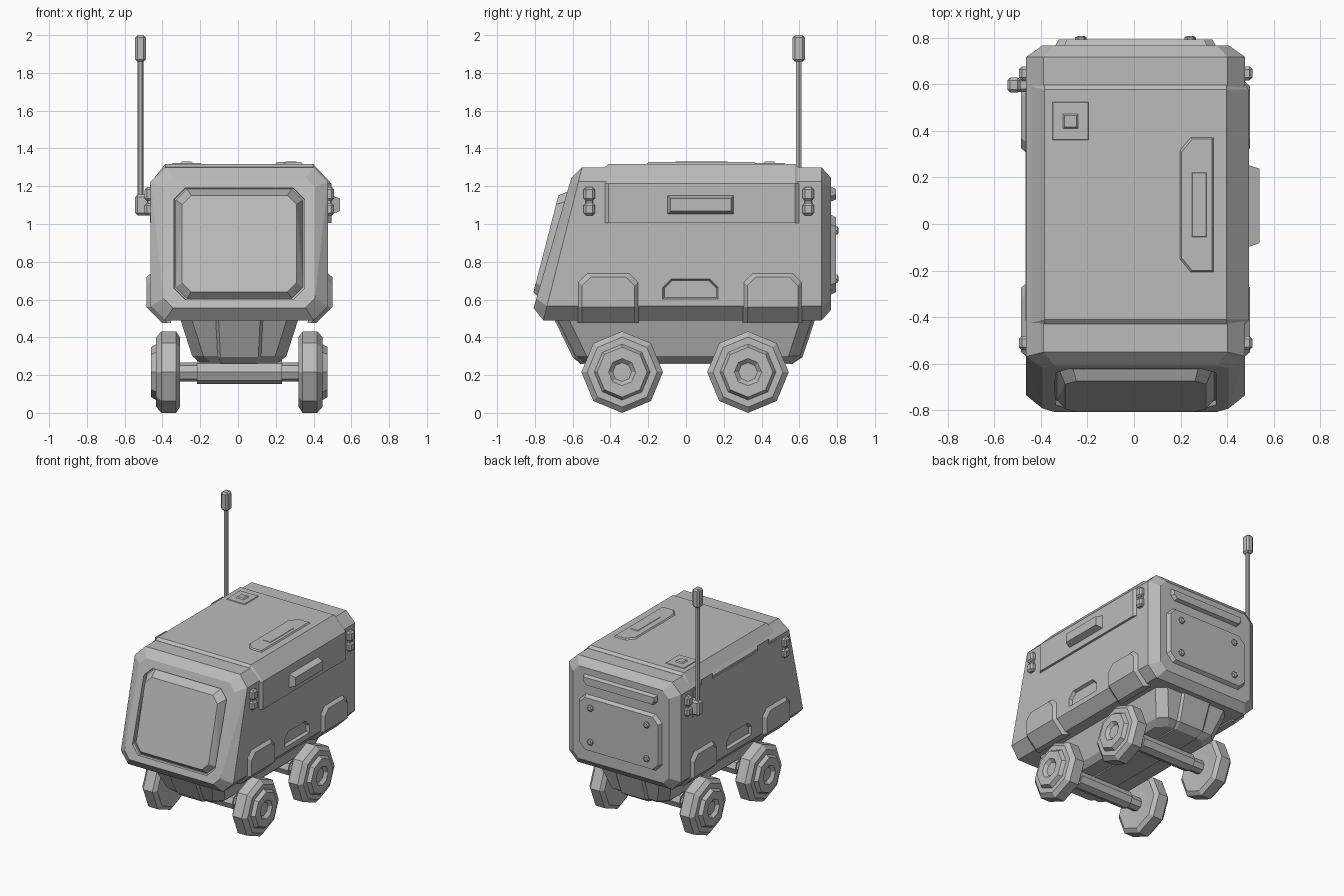
import bpy, bmesh, math
from mathutils import Vector

cube = bpy.data.objects.get("Cube")
if cube:
    bpy.data.objects.remove(cube, do_unlink=True)

CX = 0.007   # centre line of the vehicle
GREY = (0.5, 0.5, 0.5, 1.0)
mat = bpy.data.materials.new("plain grey")
mat.use_nodes = True
mat.diffuse_color = GREY
mat.node_tree.nodes["Principled BSDF"].inputs["Base Color"].default_value = GREY


def finish(name, bm):
    bmesh.ops.recalc_face_normals(bm, faces=bm.faces)
    mesh = bpy.data.meshes.new(name)
    bm.to_mesh(mesh)
    bm.free()
    mesh.materials.append(mat)
    obj = bpy.data.objects.new(name, mesh)
    bpy.context.collection.objects.link(obj)
    return obj


def solid(name, points):
    """Convex faceted solid around a few points."""
    bm = bmesh.new()
    for p in points:
        bm.verts.new(p)
    bmesh.ops.remove_doubles(bm, verts=bm.verts, dist=0.0001)
    bmesh.ops.convex_hull(bm, input=bm.verts)
    bmesh.ops.delete(bm, geom=[v for v in bm.verts if not v.link_faces], context='VERTS')
    bmesh.ops.dissolve_limit(bm, angle_limit=0.01, verts=bm.verts, edges=bm.edges)
    return finish(name, bm)


def rect(u0, u1, v0, v1, c_low, c_high=None):
    """Rectangle with cut lower and upper corners."""
    a, b = c_low, c_low if c_high is None else c_high
    return [(u0 + a, v0), (u1 - a, v0), (u1, v0 + a), (u1, v1 - b),
            (u1 - b, v1), (u0 + b, v1), (u0, v1 - b), (u0, v0 + a)]


def plate(name, u0, u1, v0, v1, low, high, place, d0, d1, inset):
    """Raised panel with sloped edges, laid on a surface by place(u, v, depth)."""
    base = [place(u, v, d0) for u, v in rect(u0, u1, v0, v1, low, high)]
    i = inset
    top = [place(u, v, d1) for u, v in
           rect(u0 + i, u1 - i, v0 + i, v1 - i, max(low - i / 3, 0), max(high - i / 3, 0))]
    return solid(name, base + top)


def box(name, x, y, z, b):
    """Box between pairs of limits with all edges chamfered."""
    pts = []
    for full in range(3):
        lim = [r if k == full else (r[0] + b, r[1] - b) for k, r in enumerate((x, y, z))]
        pts += [(px, py, pz) for px in lim[0] for py in lim[1] for pz in lim[2]]
    return solid(name, pts)


def lathe(name, profile, place, n=8):
    """Turned part; profile holds (distance along axis, radius)."""
    bm = bmesh.new()
    rings = [[bm.verts.new(place(a, r * math.cos(math.tau * k / n), r * math.sin(math.tau * k / n)))
              for k in range(n)] for a, r in profile]
    for p, q in zip(rings, rings[1:]):
        for k in range(n):
            bm.faces.new((p[k], p[(k + 1) % n], q[(k + 1) % n], q[k]))
    bm.faces.new(rings[0])
    bm.faces.new(rings[-1])
    return finish(name, bm)


def carve(target, cutter):
    mod = target.modifiers.new("cut", 'BOOLEAN')
    mod.operation, mod.solver, mod.object = 'DIFFERENCE', 'EXACT', cutter
    cutter.hide_render = True
    bpy.context.view_layer.objects.active = target
    bpy.ops.object.modifier_apply(modifier=mod.name)
    bpy.data.objects.remove(cutter, do_unlink=True)


def side(s):
    return lambda u, v, d: (CX + s * (0.47 + d), u, v)


def nose(u, v, d):
    return (CX + u, -0.807 + 0.29 * (v - 0.555) - d * (1 + 1.3 * (v - 0.64)), v)


def roof(u, v, d):
    return (u, v, 1.318 + d)


def rear(u, v, d):
    return (CX + u, 0.767 + d, v)


# Main body: faceted shell with a leaning nose
pts = [nose(u, v, 0) for u, v in rect(-0.40, 0.40, 0.555, 1.245, 0.05)]
for x, z in rect(-0.47, 0.47, 0.49, 1.30, 0.075):
    pts += [(CX + x, -0.755 + 0.253 * (z - 0.49), z), (CX + x, 0.718, z)]
pts += [rear(u, v, 0) for u, v in rect(-0.40, 0.40, 0.545, 1.245, 0.05)]
body = solid("body", pts)
carve(body, plate("nose_recess", -0.348, 0.348, 0.597, 1.193, 0.06, 0.06, nose, 0.05, -0.02, 0.004))
for s in (-1, 1):
    carve(body, plate("side_recess", -0.127, 0.174, 0.60, 0.712, 0, 0.045, side(s), 0.01, -0.022, 0.012))

# Front screen
plate("front_screen", -0.338, 0.338, 0.605, 1.187, 0.06, 0.06, nose, -0.021, 0.025, 0.035)

# Roof lid wrapping over the upper sides
lid = []
for grow, y0, y1 in ((0, -0.43, 0.597), (0.017, -0.41, 0.577)):
    for x, z in ((-0.462, 1.0), (-0.462, 1.22), (-0.385, 1.301 + grow), (0.397, 1.301 + grow),
                 (0.477 + grow, 1.215), (0.477 + grow, 1.005)):
        lid += [(x, y0, z), (x, y1, z)]
solid("roof_lid", lid)
plate("lid_handle", -0.10, 0.255, 1.05, 1.153, 0, 0, side(1), 0.01, 0.063, 0.018)
plate("right_panel", -0.42, 0.59, 1.0, 1.215, 0, 0, side(-1), -0.01, 0.004, 0.006)

# Roof fittings
plate("roof_pad", -0.355, -0.19, 0.355, 0.53, 0, 0, roof, -0.01, 0.005, 0.008)
plate("roof_button", -0.31, -0.235, 0.405, 0.478, 0, 0, roof, 0, 0.013, 0.012)
solid("roof_grip", [roof(x + e * i, y - e * j, d) for e, d in ((0, -0.005), (0.01, 0.009))
                    for x, y, i, j in ((0.345, 0.375, -1, 1), (0.345, -0.21, -1, -1), (0.24, 0.375, 1, 1),
                                       (0.24, -0.21, 1, -1), (0.195, 0.32, 1, 1), (0.195, -0.155, 1, -1))])
plate("roof_grip_bar", 0.245, 0.315, -0.06, 0.225, 0, 0, roof, 0.005, 0.012, 0.006)

# Hinges on the lid
for label, y in (("front", -0.25), ("rear", 0.425)):
    lathe(label + "_hinge", [(y - 0.068, 0.034), (y + 0.068, 0.034)],
          lambda a, u, v: (-0.472, a, 1.222 + v))

# Side latches and fenders
for s, hand in ((1, "left"), (-1, "right")):
    for label, y in (("front", -0.512), ("rear", 0.647)):
        for part, z0, z1 in (("upper", 1.122, 1.195), ("lower", 1.045, 1.112)):
            xs = sorted((CX + s * 0.45, CX + s * 0.502))
            box(f"{hand}_{label}_{part}_latch", xs, (y - 0.03, y + 0.03), (z0, z1), 0.013)
        box(f"{hand}_{label}_latch_pin", sorted((CX + s * 0.45, CX + s * 0.488)),
            (y - 0.02, y + 0.02), (1.06, 1.18), 0.004)
    for label, y0, y1 in (("front", -0.575, -0.248), ("rear", 0.30, 0.617)):
        pts = []
        for i, x in ((0, 0.462), (0.025, 0.492)):
            for y, z in rect(y0 + i, y1 - i, 0.56, 0.744 - i, 0, 0.045):
                pts.append((CX + s * x, y, z))
            for y in (y0 + i, y1 - i):
                pts += [(CX + s * (x - 0.085), y, 0.475), (CX + s * 0.36, y, 0.475)]
        solid(f"{hand}_{label}_fender", pts)

# Rear access panel, bolts and vent bar
plate("rear_panel", -0.35, 0.35, 0.62, 1.055, 0.055, 0.055, rear, -0.01, 0.026, 0.02)
plate("rear_bar", -0.31, 0.31, 1.115, 1.20, 0.03, 0, rear, -0.01, 0.026, 0.014)
for x in (-0.235, 0.235):
    for z in (0.71, 0.965):
        lathe("rear_bolt", [(0.02, 0.025), (0.034, 0.025), (0.040, 0.016)],
              lambda a, u, v: rear(x + u, z + v, a), 6)

# Tapered belly with a raised centre rib
for name, grow, widths in (("belly", 0.014, (0.316, 0.25, 0.21)), ("belly_rib", 0, (0.125, 0.115, 0.10))):
    pts = []
    for hw, y0, y1, z in zip(widths, (-0.70, -0.60, -0.56), (0.685, 0.617, 0.565), (0.50, 0.295, 0.26)):
        c = 0.06 if name == "belly" else 0.015
        pts += [(CX + x, y, z + grow * 0.5) for x, y in rect(-hw, hw, y0 + grow, y1 - grow, c)]
    solid(name, pts)

# Axles and wheels
HUB = 0.216
TYRE = [(0.318, 0.10), (0.314, 0.185), (0.335, HUB), (0.412, HUB), (0.44, 0.185), (0.44, 0.148),
        (0.467, 0.132), (0.467, 0.072), (0.445, 0.05)]
for label, y in (("front", -0.338), ("rear", 0.328)):
    for s, hand in ((1, "left"), (-1, "right")):
        lathe(f"{label}_{hand}_wheel", TYRE, lambda a, u, v: (CX + s * a, y + v, HUB + u))
    lathe(label + "_axle", [(-0.33, 0.05), (-0.225, 0.05), (-0.225, 0.063), (0.225, 0.063),
                            (0.225, 0.05), (0.33, 0.05)],
          lambda a, u, v: Vector((CX + a, y + v, HUB + u)))

# Antenna
AX, AY = -0.516, 0.597
box("antenna_mount", (AX - 0.028, -0.45), (AY - 0.03, AY + 0.03), (1.045, 1.155), 0.012)
lathe("antenna_rod", [(1.1, 0.016), (1.87, 0.016)], lambda a, u, v: (AX + u, AY + v, a), 6)
box("antenna_tip", (AX - 0.028, AX + 0.028), (AY - 0.032, AY + 0.032), (1.86, 2.0), 0.012)
